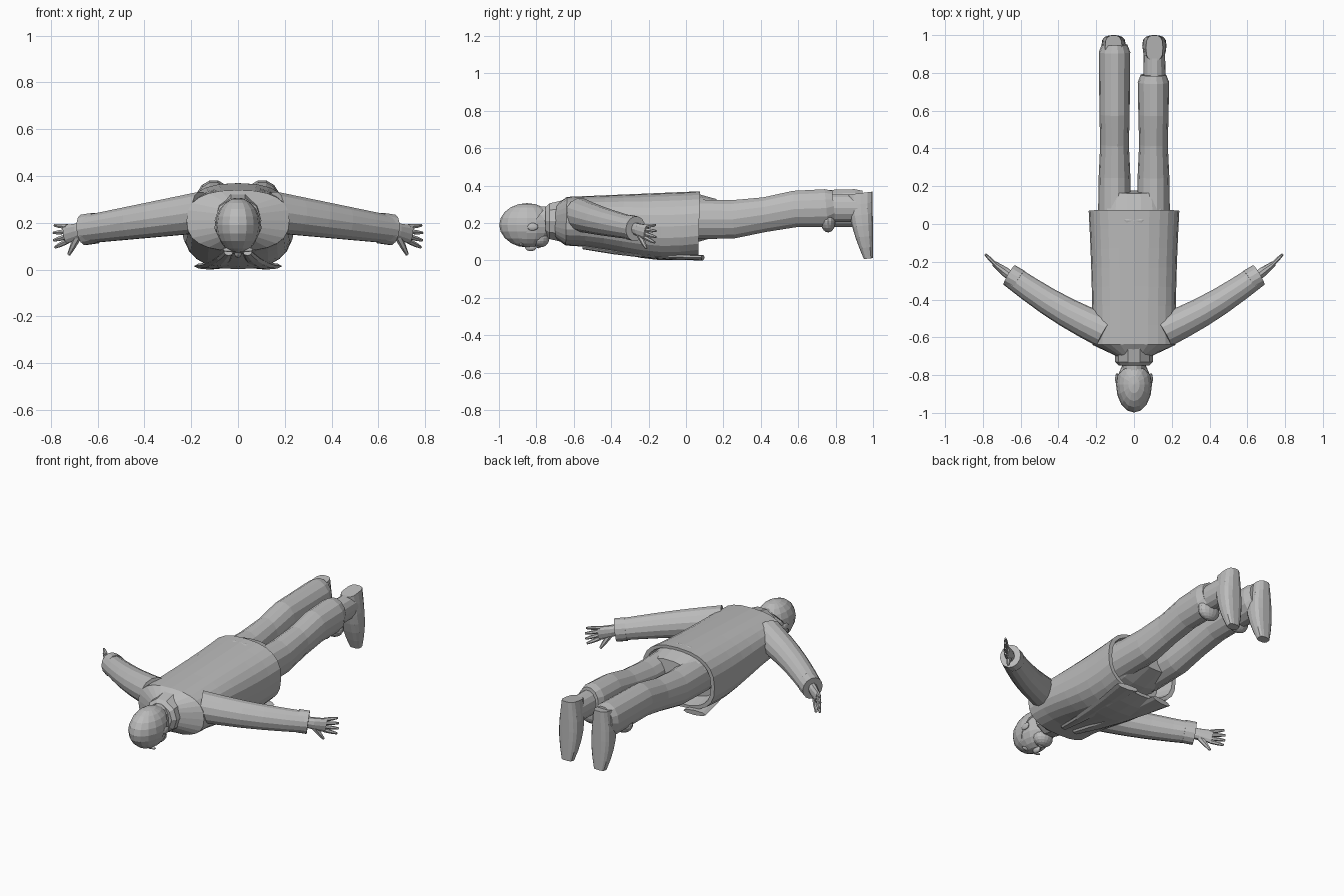
import bpy, bmesh, math
from mathutils import Vector

cube = bpy.data.objects.get("Cube")
if cube:
    bpy.data.objects.remove(cube, do_unlink=True)

shade = (0.5, 0.5, 0.5, 1)
grey = bpy.data.materials.new("plain grey")
grey.use_nodes = True
grey.diffuse_color = shade
grey.node_tree.nodes["Principled BSDF"].inputs["Base Color"].default_value = shade

UP = Vector((0, 0, 1))
BACK = Vector((0, 1, 0))
parts = []


def finish(name, bm):
    bmesh.ops.recalc_face_normals(bm, faces=bm.faces)
    mesh = bpy.data.meshes.new(name)
    bm.to_mesh(mesh)
    bm.free()
    mesh.materials.append(grey)
    obj = bpy.data.objects.new(name, mesh)
    bpy.context.collection.objects.link(obj)
    parts.append(obj)


def loft(name, sections, sides=14, power=1, up=UP):
    """Skin rounded rings given as (centre, half width, half height)."""
    sections = [(Vector(centre), width, height) for centre, width, height in sections]
    axis = sections[-1][0] - sections[0][0]
    across = axis.cross(up).normalized()
    high = across.cross(axis).normalized()
    bm = bmesh.new()
    rings = []
    for centre, width, height in sections:
        ring = []
        for i in range(sides):
            angle = math.tau * i / sides
            c, s = math.cos(angle), math.sin(angle)
            u = math.copysign(abs(c) ** power, c) * width
            v = math.copysign(abs(s) ** power, s) * height
            ring.append(bm.verts.new(centre + across * u + high * v))
        rings.append(ring)
    for ring, following in zip(rings, rings[1:]):
        for i in range(sides):
            bm.faces.new((ring[i - 1], ring[i], following[i], following[i - 1]))
    bm.faces.new(rings[0])
    bm.faces.new(rings[-1])
    finish(name, bm)


def blob(name, centre, radii, cut=None):
    """Ellipsoid, optionally trimmed on one side of a (point, normal) plane."""
    bm = bmesh.new()
    bmesh.ops.create_uvsphere(bm, u_segments=16, v_segments=10, radius=1)
    bmesh.ops.scale(bm, vec=radii, verts=bm.verts)
    bmesh.ops.translate(bm, vec=centre, verts=bm.verts)
    if cut:
        geom = bm.verts[:] + bm.edges[:] + bm.faces[:]
        bmesh.ops.bisect_plane(bm, geom=geom, plane_co=cut[0], plane_no=cut[1], clear_outer=True)
        bmesh.ops.holes_fill(bm, edges=[e for e in bm.edges if e.is_boundary])
    finish(name, bm)


def steps(count):
    return [i / count for i in range(count + 1)]


# Jacket: the back rises slightly, the belly sags, the hem is hollow
neck_end, shoulder_y, hem_y = -0.71, -0.64, 0.07
body = [((0, neck_end, 0.21), 0.07, 0.08)]
for t in steps(7):
    top = 0.34 + 0.03 * t
    bottom = 0.08 * math.cos(2 * t) ** 2
    width = 0.22 + 0.02 * t * t
    body.append(((0, shoulder_y + t * (hem_y - shoulder_y), (top + bottom) / 2), width, (top - bottom) / 2))
rim, width, height = body[-1]
body.append((rim, width * 0.9, height * 0.9))
body.append((Vector(rim) - BACK * 0.1, width * 0.8, height * 0.8))
loft("jacket", body, sides=24, power=0.8)

# Standing collar and neck
middle = Vector((0, -0.7, 0.21))
loft("collar", [(middle - BACK * 0.05, 0.08, 0.08), (middle - BACK * 0.03, 0.1, 0.1),
                (middle + BACK * 0.05, 0.1, 0.12)], sides=10)
loft("neck", [(middle - BACK * 0.1, 0.06, 0.08), (middle, 0.06, 0.08)])

# Head with a close cap, face turned to the floor
skull = Vector((0, -0.85, 0.18))
size = Vector((0.09, 0.14, 0.11))
blob("head", skull, size)
blob("jaw", skull + Vector((0, 0.07, -0.06)), (0.06, 0.05, 0.05))
blob("knit_cap", skull + UP * 0.01, size * 1.06, (skull + BACK * 0.02, BACK * 4 - UP * 3))
blob("nose", skull + Vector((0, 0.02, -0.11)), (0.015, 0.03, 0.02))
blob("mouth", skull + Vector((0, 0.06, -0.1)), (0.03, 0.01, 0.015))

# Seat of the trousers
loft("trouser_seat", [((0, -0.1, 0.21), 0.19, 0.13), ((0, 0.03, 0.23), 0.19, 0.14),
                      ((0, 0.17, 0.23), 0.17, 0.1)], sides=18, power=0.9)

for side, label in ((1, "left_"), (-1, "right_")):
    outward = Vector((side, 0, 0))

    # Face details
    blob(label + "ear", skull + outward * 0.09 + BACK * 0.03, (0.01, 0.03, 0.02))
    blob(label + "brow", skull + outward * 0.035 - BACK * 0.03 - UP * 0.095, (0.03, 0.01, 0.01))

    # Loose front flap of the jacket
    flap = []
    for t in steps(4):
        centre = outward * (0.04 + 0.08 * t) + BACK * (0.64 * t - 0.55) + UP * (0.015 + 0.06 * (1 - t) ** 2)
        flap.append((centre, 0.02 + 0.05 * t, 0.015))
    loft(label + "jacket_flap", flap, sides=8)

    # Sleeve tapering from shoulder to wrist, with a hollow cuff
    shoulder = outward * 0.15 + Vector((0, -0.57, 0.245))
    wrist = outward * 0.66 + Vector((0, -0.27, 0.17))
    sleeve = []
    for t in steps(5):
        bend = math.sin(math.pi * t) * 0.02
        radius = 0.09 - 0.03 * t
        sleeve.append((shoulder.lerp(wrist, t) - BACK * bend, radius, radius))
    loft(label + "sleeve", sleeve)
    inner = shoulder.lerp(wrist, 0.9)
    loft(label + "cuff", [(inner, 0.06, 0.067), (wrist, 0.06, 0.067), (wrist, 0.05, 0.055),
                          (inner.lerp(wrist, 0.3), 0.04, 0.05)])

    # Open hand held on edge, thumb lowest
    forward = (outward * 4 + BACK * 3 - UP).normalized()
    knuckles = wrist + forward * 0.1
    loft(label + "palm", [(wrist - forward * 0.04, 0.025, 0.03), (wrist + forward * 0.03, 0.025, 0.035),
                          (knuckles, 0.015, 0.042)], sides=10)
    for i, finger in enumerate(("index", "middle", "ring", "little")):
        spread = i - 1.5
        root = knuckles + UP * spread * 0.021 - forward * 0.01
        reach = 0.085 - 0.006 * abs(spread)
        tip = root + (outward + BACK + UP * spread * 0.2 - UP * 0.2).normalized() * reach
        loft(label + finger + "_finger", [(root, 0.011, 0.012), (root.lerp(tip, 0.6), 0.01, 0.01),
                                          (tip, 0.006, 0.006)], sides=6)
    thumb_root = wrist + forward * 0.03 - UP * 0.02
    thumb_tip = thumb_root + (outward + BACK - UP * 2) * 0.04
    loft(label + "thumb", [(thumb_root, 0.015, 0.018), (thumb_root.lerp(thumb_tip, 0.6), 0.012, 0.013),
                           (thumb_tip, 0.007, 0.007)], sides=6)

    # Trouser leg; the right one reaches further down the boot
    leg = outward * 0.103
    ankle = 0.79 if side > 0 else 0.95
    stations = ((0, 0.22, 0.11), (0.25, 0.22, 0.105), (0.42, 0.245, 0.095), (0.58, 0.275, 0.1),
                (ankle - 0.04, 0.28, 0.104), (ankle, 0.29, 0.085))
    loft(label + "trouser_leg", [(leg + BACK * y + UP * z, r * 0.8, r) for y, z, r in stations])
    blob(label + "trouser_fold", leg + Vector((0, 0.76, 0.21)), (0.07, 0.04, 0.06))

    # Boot shaft and foot: toe to the floor, sole flat to the back
    boot = outward * 0.108
    shaft = boot + UP * 0.28
    loft(label + "boot_shaft", [(shaft + BACK * 0.75, 0.06, 0.075), (shaft + BACK * 0.97, 0.055, 0.075)])
    foot = []
    for t in steps(6):
        depth = 0.068 * math.cos(1.2 * t)
        width = 0.045 + 0.02 * math.sin(math.pi * t) - 0.01 * t ** 4
        foot.append((boot + BACK * (1 - depth) + UP * (0.36 - 0.35 * t), width, depth))
    loft(label + "boot_foot", foot, power=0.7, up=BACK)

# Soft shading with crisp folds
for obj in bpy.context.view_layer.objects:
    obj.select_set(obj in parts)
bpy.context.view_layer.objects.active = parts[0]
bpy.ops.object.shade_smooth_by_angle(angle=math.radians(40))
